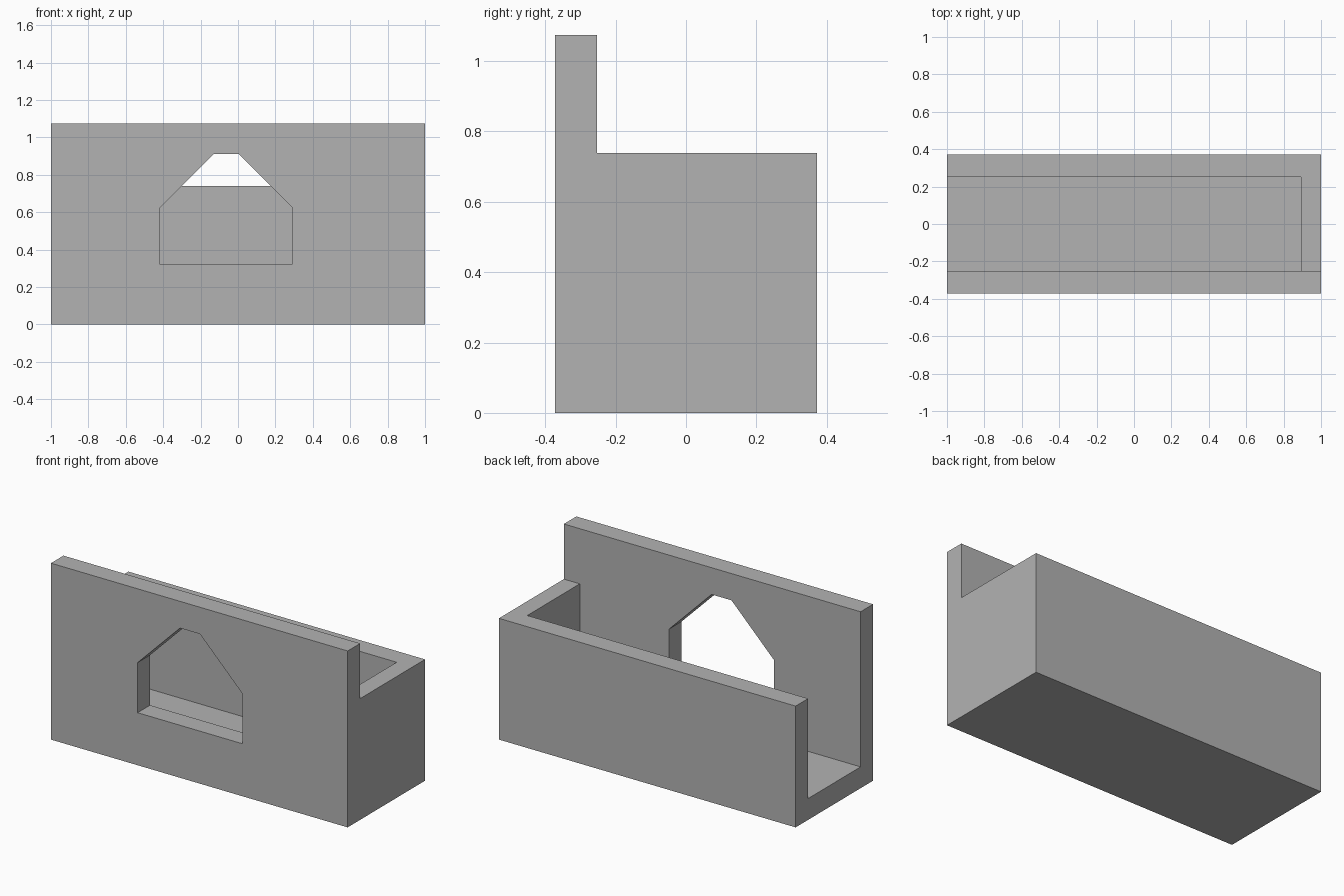
import bpy
import bmesh
from mathutils import Vector

cube = bpy.data.objects.get("Cube")
if cube:
    bpy.data.objects.remove(cube, do_unlink=True)

# Overall sizes
HALF_X, HALF_Y = 1.0, 0.3725
TALL, LOW, FLOOR = 1.075, 0.739, 0.13
WALL, END_WALL = 0.12, 0.107
FRONT_IN = -HALF_Y + WALL
BACK_IN = HALF_Y - WALL

grey = bpy.data.materials.new("plain grey")
grey.use_nodes = True
COLOUR = (0.45, 0.45, 0.45, 1)
grey.diffuse_color = COLOUR
grey.node_tree.nodes["Principled BSDF"].inputs["Base Color"].default_value = COLOUR


def prism(name, outline, sweep):
    """Extrude a closed outline of 3D points along a vector."""
    bm = bmesh.new()
    face = bm.faces.new([bm.verts.new(p) for p in outline])
    ext = bmesh.ops.extrude_face_region(bm, geom=[face], use_keep_orig=True)
    moved = [e for e in ext["geom"] if isinstance(e, bmesh.types.BMVert)]
    bmesh.ops.translate(bm, verts=moved, vec=Vector(sweep))
    bmesh.ops.recalc_face_normals(bm, faces=bm.faces)
    mesh = bpy.data.meshes.new(name)
    bm.to_mesh(mesh)
    bm.free()
    mesh.materials.append(grey)
    obj = bpy.data.objects.new(name, mesh)
    bpy.context.collection.objects.link(obj)
    return obj


def cut(target, cutter):
    """Subtract the cutter from the target, then remove the cutter."""
    mod = target.modifiers.new("cut", 'BOOLEAN')
    mod.operation = 'DIFFERENCE'
    mod.solver = 'EXACT'
    mod.object = cutter
    bpy.context.view_layer.objects.active = target
    bpy.ops.object.modifier_apply(modifier=mod.name)
    bpy.data.objects.remove(cutter, do_unlink=True)


# Body: stepped side profile with the tall wall at the front
side = [(-HALF_Y, 0), (HALF_Y, 0), (HALF_Y, LOW),
        (FRONT_IN, LOW), (FRONT_IN, TALL), (-HALF_Y, TALL)]
body = prism("trough_body", [(-HALF_X, y, z) for y, z in side], (2 * HALF_X, 0, 0))

# Channel: open at the top and at the right end
channel = [(FRONT_IN, FLOOR), (BACK_IN, FLOOR), (BACK_IN, 2), (FRONT_IN, 2)]
cut(body, prism("channel_cutter", [(-1.5, y, z) for y, z in channel],
                (1.5 + HALF_X - END_WALL, 0, 0)))

# Window: chamfered opening through the front wall only
window = [(-0.416, 0.32), (0.29, 0.32), (0.29, 0.625),
          (0.004, 0.912), (-0.13, 0.912), (-0.416, 0.625)]
cut(body, prism("window_cutter", [(x, -0.6, z) for x, z in window], (0, 0.5, 0)))
